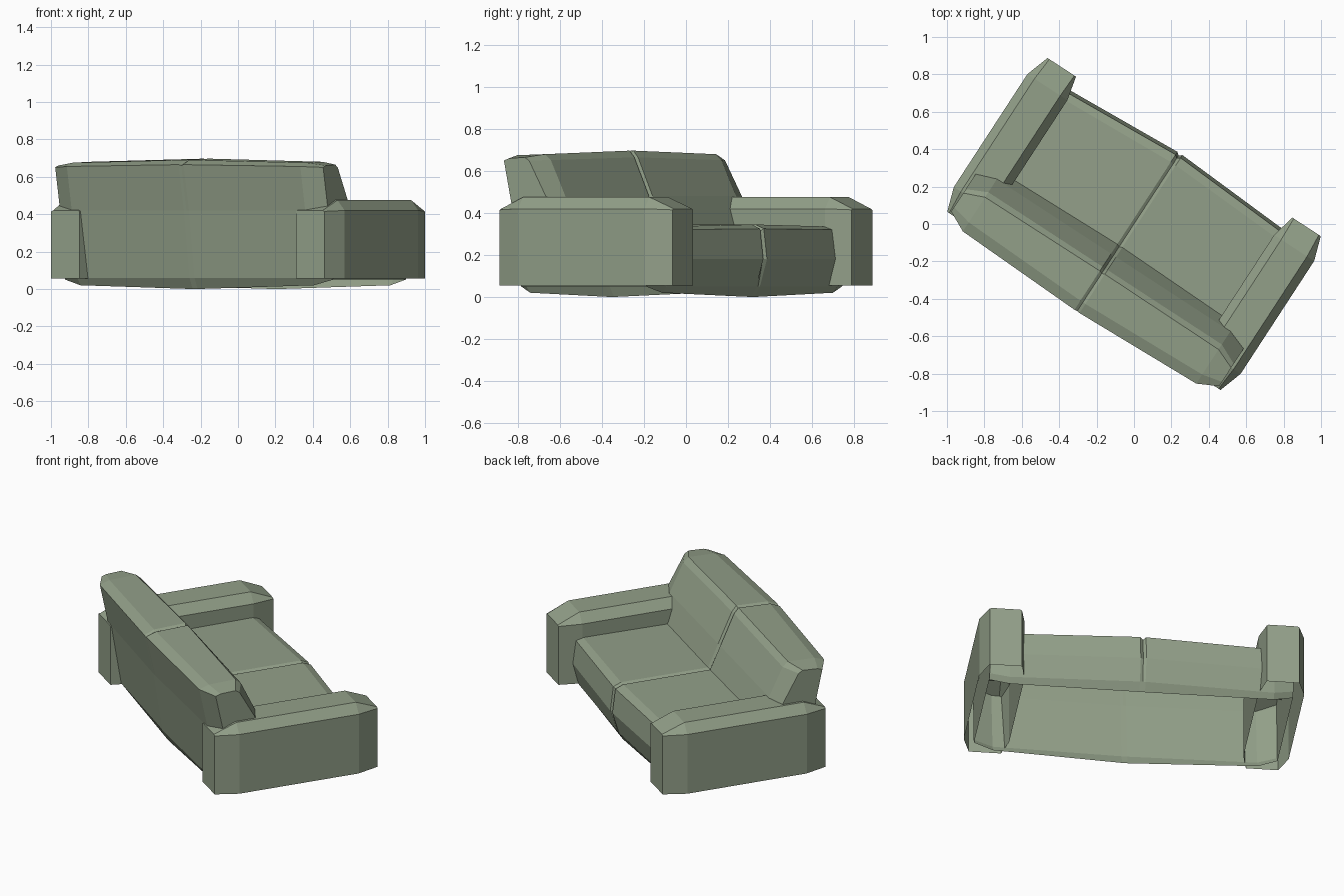
import bpy, bmesh, math
from mathutils import Matrix

if "Cube" in bpy.data.objects:
    bpy.data.objects.remove(bpy.data.objects["Cube"])

TURN = Matrix.Rotation(math.radians(-33.1), 4, 'Z')

fabric = bpy.data.materials.new("sage green fabric")
fabric.diffuse_color = (0.29, 0.35, 0.25, 1)
fabric.use_nodes = True
fabric.node_tree.nodes["Principled BSDF"].inputs["Base Color"].default_value = fabric.diffuse_color


def loft(name, rings):
    """Skin point rings, cap both ends, leave the underside (last to first point) open."""
    bm = bmesh.new()
    vs = [[bm.verts.new(p) for p in ring] for ring in rings]
    n = len(rings[0])
    underside = []
    for a, b in zip(vs, vs[1:]):
        for i in range(n):
            j = (i + 1) % n
            f = bm.faces.new((a[i], a[j], b[j], b[i]))
            if j == 0:
                underside.append(f)
    bm.faces.new(vs[0])
    bm.faces.new(vs[-1])
    bmesh.ops.recalc_face_normals(bm, faces=bm.faces)
    bmesh.ops.delete(bm, geom=underside, context='FACES_ONLY')
    bm.transform(TURN)
    me = bpy.data.meshes.new(name)
    bm.to_mesh(me)
    bm.free()
    me.materials.append(fabric)
    ob = bpy.data.objects.new(name, me)
    bpy.context.collection.objects.link(ob)
    return ob


# Seat and back: side profiles (depth, height) at the seam, beside it, near the arm, at the end
seam = [(-.42, 0), (-.45, .06), (-.505, .42), (-.556, .66), (-.498, .682), (-.315, .685),
        (-.295, .657), (-.21, .478), (-.145, .337), (.38, .333), (.42, .313), (.437, .18),
        (.41, .05), (.38, 0)]
middle = [(-.42, 0), (-.45, .06), (-.505, .42), (-.558, .665), (-.50, .69), (-.31, .697),
          (-.283, .665), (-.20, .48), (-.139, .345), (.385, .345), (.432, .325), (.45, .18),
          (.41, .05), (.38, 0)]
side = [(-.40, .02), (-.43, .06), (-.485, .42), (-.533, .655), (-.475, .675), (-.315, .68),
        (-.283, .652), (-.20, .48), (-.155, .33), (.35, .335), (.39, .32), (.408, .18),
        (.375, .05), (.35, .02)]
end = [(-.38, .05), (-.40, .08), (-.43, .42), (-.478, .65), (-.45, .66), (-.36, .665),
       (-.335, .65), (-.24, .48), (-.20, .34), (.33, .31), (.36, .29), (.38, .18),
       (.35, .08), (.33, .05)]
stations = [(-.855, end), (-.745, side), (-.016, middle), (0, seam),
            (.016, middle), (.745, side), (.855, end)]
loft("seat_and_back", [[(u, v, z) for v, z in prof] for u, prof in stations])

# Arms: chamfered boxes with tapered ends, open underneath
tip = [(.69, .055), (.69, .415), (.70, .42), (.86, .42), (.872, .415), (.872, .055)]
body = [(.66, .055), (.66, .42), (.705, .475), (.87, .475), (.915, .42), (.915, .055)]
for label, s in (("left", -1), ("right", 1)):
    loft(label + "_arm", [[(s * u, v, z) for u, z in prof]
                          for v, prof in ((-.491, tip), (-.36, body), (.36, body), (.491, tip))])
